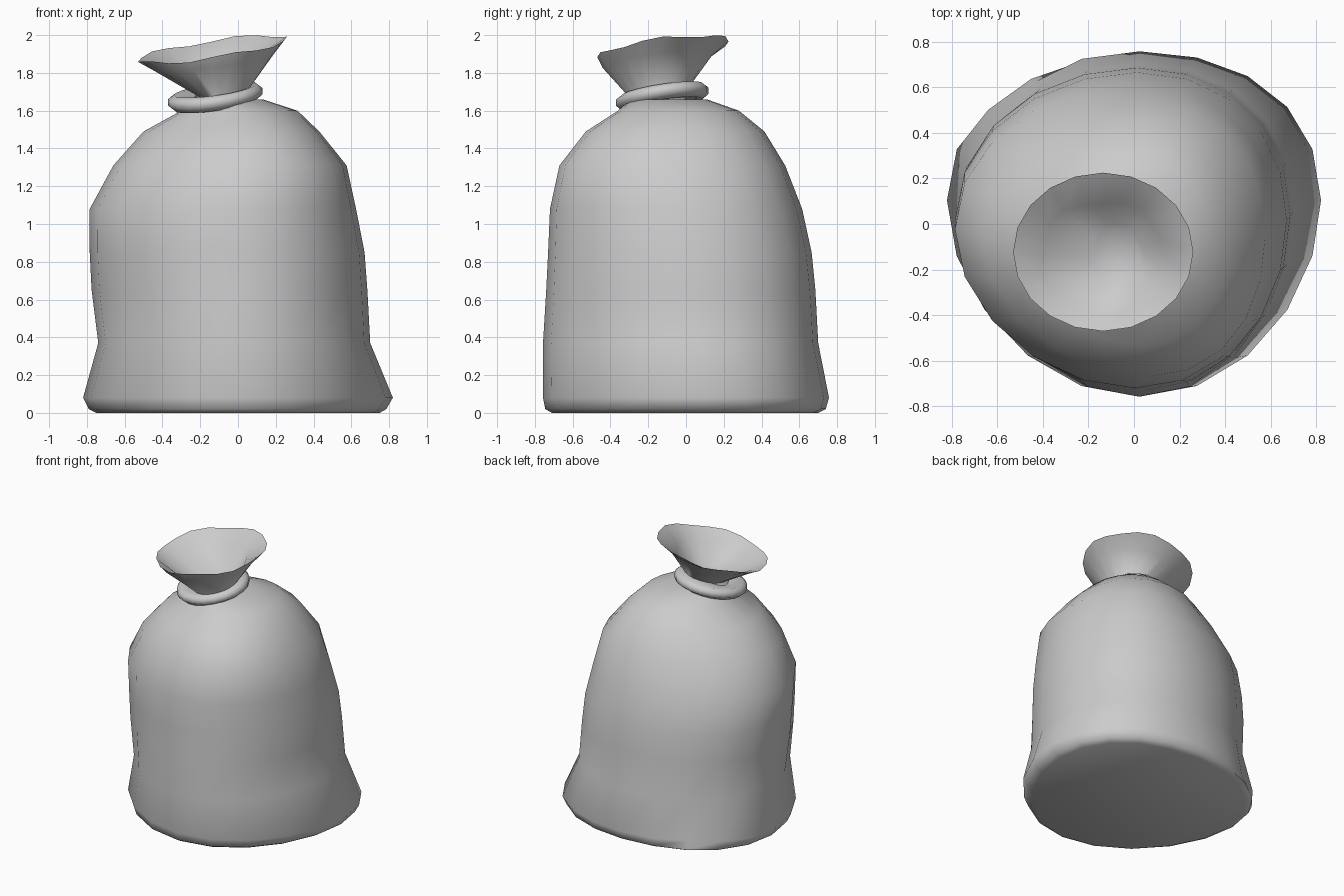
import bpy, bmesh
from math import sin, cos, pi, radians

if "Cube" in bpy.data.objects:
    bpy.data.objects.remove(bpy.data.objects["Cube"])

SEG = 20


def finish(name, bm, angle):
    bmesh.ops.recalc_face_normals(bm, faces=bm.faces)
    me = bpy.data.meshes.new(name)
    bm.to_mesh(me)
    bm.free()
    me.polygons.foreach_set("use_smooth", [True] * len(me.polygons))
    me.set_sharp_from_angle(angle=radians(angle))
    ob = bpy.data.objects.new(name, me)
    bpy.context.collection.objects.link(ob)
    return ob


def ring(bm, z, x0, x1, y0, y1, tilt_x=0, tilt_y=0, shape=None):
    """Oval ring from its x and y limits; tilts raise the +x and +y sides."""
    verts = []
    for i in range(SEG):
        a = 2 * pi * i / SEG
        c, s = cos(a), sin(a)
        x, y = (x0 + x1) / 2 + (x1 - x0) / 2 * c, (y0 + y1) / 2 + (y1 - y0) / 2 * s
        h = z + tilt_x * c + tilt_y * s
        if shape:
            x, y, h = shape(x, y, h, a)
        verts.append(bm.verts.new((x, y, h)))
    return verts


def loft(bm, rings, cap_start=True, cap_end=True):
    for lo, hi in zip(rings, rings[1:]):
        for i in range(SEG):
            j = (i + 1) % SEG
            bm.faces.new((lo[i], lo[j], hi[j], hi[i]))
    if cap_start:
        bm.faces.new(rings[0][::-1])
    if cap_end:
        bm.faces.new(rings[-1])


def sag(x, y, z, a):
    # widest point sits toward the back low down; shoulders lean to the right
    y += 0.11 * max(0, 1 - z / 1.5) * cos(a) ** 2
    x += (0.02 + 0.06 * z) * min(1, max(0, (1.65 - z) / 0.25)) * sin(a) ** 2
    # small dent at the back left of the base
    if 0.03 < z < 0.3:
        k = 1 - 0.05 * max(0, cos(a - radians(130))) ** 24
        x, y = x * k, y * k
    return x, y, z


# Filled body of the sack: z, x limits, y limits
body = [
    (0.00, -0.75, 0.75, -0.71, 0.70),
    (0.02, -0.79, 0.785, -0.745, 0.74),
    (0.08, -0.82, 0.82, -0.757, 0.757),
    (0.37, -0.74, 0.70, -0.757, 0.70),
    (0.65, -0.775, 0.685, -0.74, 0.685),
    (0.85, -0.785, 0.67, -0.73, 0.665),
    (1.08, -0.785, 0.625, -0.72, 0.615),
    (1.31, -0.66, 0.575, -0.67, 0.525),
    (1.49, -0.50, 0.43, -0.53, 0.415),
    (1.60, -0.30, 0.315, -0.36, 0.28),
    (1.66, -0.24, 0.13, -0.29, 0.11),
]
bm = bmesh.new()
loft(bm, [ring(bm, *r, shape=sag) for r in body])
finish("sack_body", bm, 60)


def ruffle(x, y, z, a):
    return x, y, z + 0.01 * cos(5 * a + 0.4)


def folds(x, y, z, a):
    k = 1 + 0.06 * cos(5 * a + 1)
    return -0.1 + (x + 0.1) * k, -0.13 + (y + 0.13) * k, z


# Gathered mouth: outside up to the rim, then down the inside
bm = bmesh.new()
loft(bm, [
    ring(bm, 1.64, -0.27, 0.08, -0.30, 0.06, 0.02, 0.02),
    ring(bm, 1.70, -0.21, 0.06, -0.30, 0.02, 0.02, 0.03),
    ring(bm, 1.86, -0.46, 0.19, -0.44, 0.14, 0.04, 0.035),
    ring(bm, 1.925, -0.53, 0.26, -0.47, 0.225, 0.058, 0.045, ruffle),
    ring(bm, 1.85, -0.41, 0.14, -0.39, 0.10, 0.04, 0.035, folds),
    ring(bm, 1.73, -0.19, 0.04, -0.27, 0.0, 0.02, 0.02),
], cap_start=False)
finish("sack_mouth", bm, 60)

# Tilted tie around the neck
cx, cy, rx, ry = -0.12, -0.125, 0.25, 0.245
profile = [(-0.12, -0.035), (-0.035, -0.042), (0, -0.015), (0, 0.018), (-0.03, 0.04), (-0.14, 0.025)]
bm = bmesh.new()
ties = [ring(bm, 1.672 + h, cx - rx - d, cx + rx + d, cy - ry - d, cy + ry + d, 0.03, 0.032)
        for d, h in profile]
loft(bm, ties + ties[:1], cap_start=False, cap_end=False)
finish("neck_tie", bm, 60)
